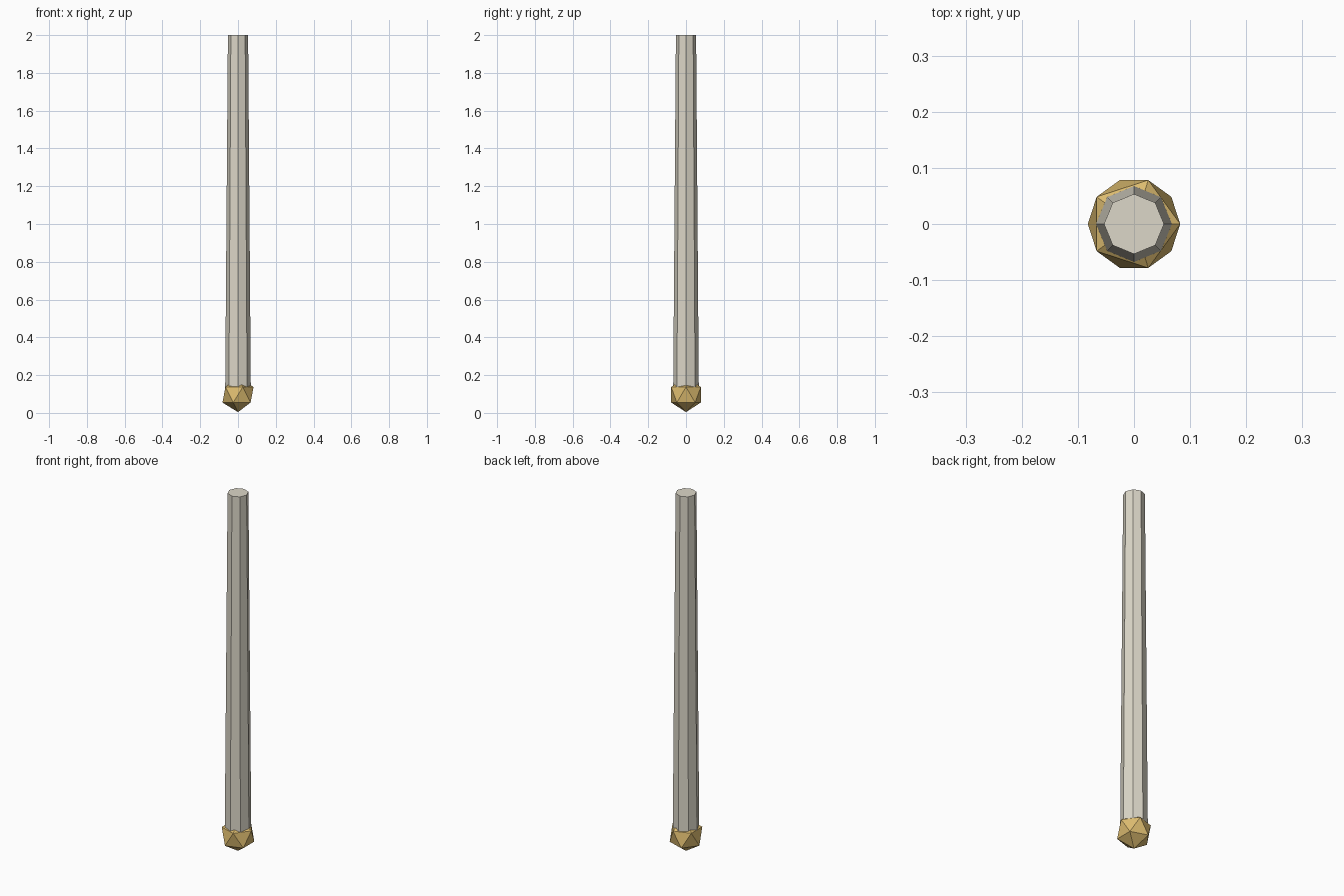
import bpy

if "Cube" in bpy.data.objects:
    bpy.data.objects.remove(bpy.data.objects["Cube"])


def material(name, color):
    m = bpy.data.materials.new(name)
    m.diffuse_color = color
    m.use_nodes = True
    m.node_tree.nodes["Principled BSDF"].inputs["Base Color"].default_value = m.diffuse_color
    return m


def finish(name, mat):
    ob = bpy.context.object
    ob.name = name
    ob.data.materials.append(mat)
    return ob


bone = material("bone", (0.72, 0.68, 0.58, 1))
gold = material("gold", (0.72, 0.50, 0.16, 1))

# Faceted pommel at the foot
R = 0.092
bpy.ops.mesh.primitive_ico_sphere_add(subdivisions=1, radius=R, location=(0, 0, R + 0.004))
finish("pommel", gold)

# Tapered eight-sided shaft rising out of the pommel
z0, z1 = 0.096, 2.0
bpy.ops.mesh.primitive_cone_add(vertices=8, radius1=0.068, radius2=0.0535,
                                depth=z1 - z0, location=(0, 0, (z0 + z1) / 2))
finish("shaft", bone)
